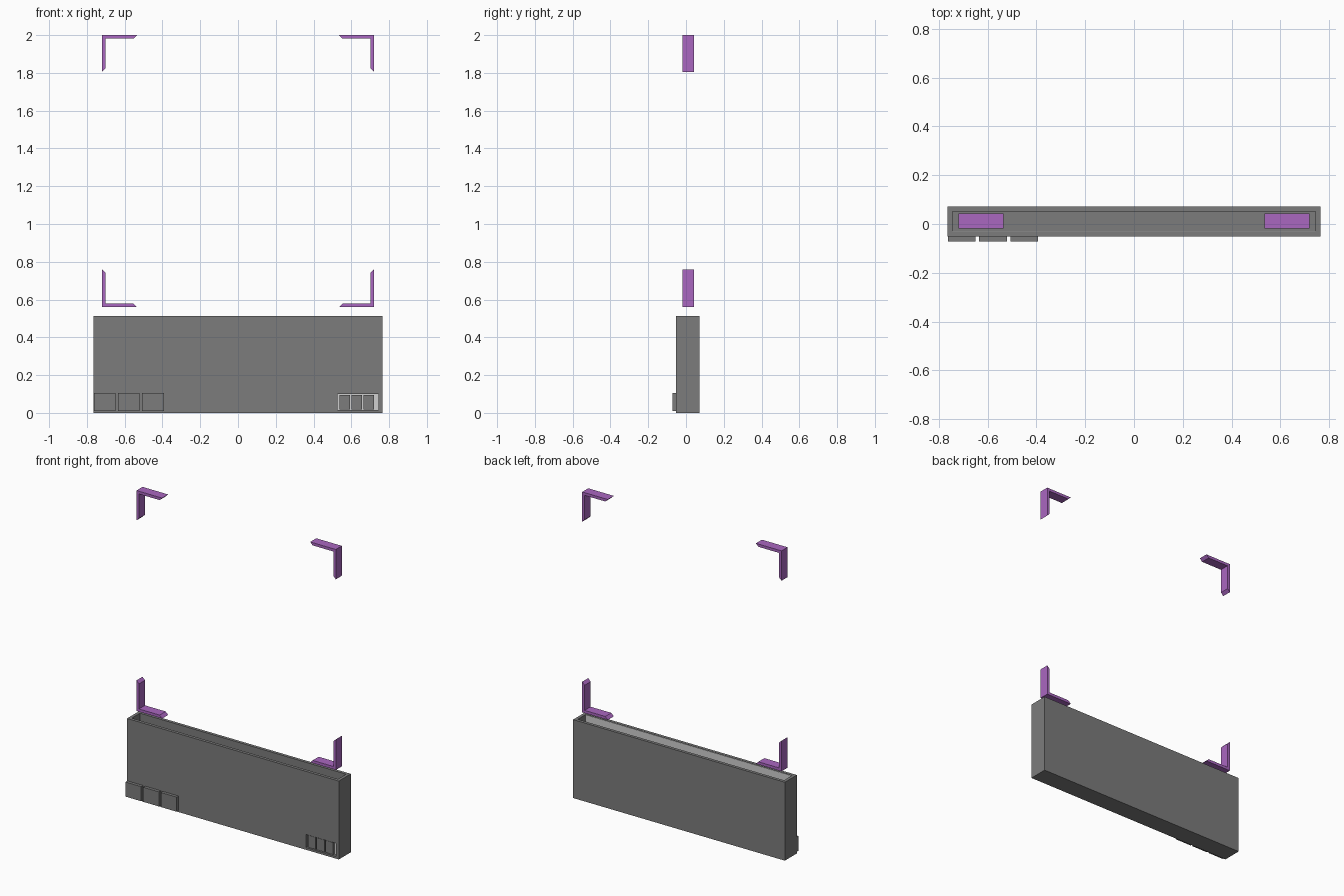
import bpy
import bmesh

cube = bpy.data.objects.get("Cube")
if cube:
    bpy.data.objects.remove(cube, do_unlink=True)


def material(name, rgb):
    m = bpy.data.materials.new(name)
    m.use_nodes = True
    m.diffuse_color = (*rgb, 1)
    m.node_tree.nodes["Principled BSDF"].inputs["Base Color"].default_value = (*rgb, 1)
    return m


GREY = material("mid_grey", (0.2, 0.2, 0.2))
LIGHT = material("light_grey", (0.63, 0.63, 0.63))
PURPLE = material("purple", (0.4, 0.135, 0.53))


def prism(name, outline, y0, y1, mat):
    """Extrude an x-z outline from y0 to y1."""
    bm = bmesh.new()
    face = bm.faces.new([bm.verts.new((x, y0, z)) for x, z in outline])
    new = bmesh.ops.extrude_face_region(bm, geom=[face])["geom"]
    moved = [v for v in new if isinstance(v, bmesh.types.BMVert)]
    bmesh.ops.translate(bm, verts=moved, vec=(0, y1 - y0, 0))
    bmesh.ops.recalc_face_normals(bm, faces=bm.faces)
    mesh = bpy.data.meshes.new(name)
    bm.to_mesh(mesh)
    bm.free()
    mesh.materials.append(mat)
    obj = bpy.data.objects.new(name, mesh)
    bpy.context.collection.objects.link(obj)
    return obj


def box(name, x0, x1, y0, y1, z0, z1, mat=GREY):
    return prism(name, [(x0, z0), (x1, z0), (x1, z1), (x0, z1)], y0, y1, mat)


def cut(target, cutter):
    mod = target.modifiers.new("cut", "BOOLEAN")
    mod.operation = "DIFFERENCE"
    mod.solver = "EXACT"
    mod.object = cutter
    bpy.context.view_layer.objects.active = target
    bpy.ops.object.modifier_apply(modifier=mod.name)
    bpy.data.objects.remove(cutter, do_unlink=True)


# Open-topped case with a window through the front wall
HALF, FRONT, BACK, TOP, WALL = 0.765, -0.052, 0.072, 0.512, 0.02
case = box("case", -HALF, HALF, FRONT, BACK, 0, TOP)
inner = HALF - WALL
cut(case, box("cavity_cutter", -inner, inner, FRONT + WALL, BACK - WALL, 0.012, TOP + 0.1))
cut(case, box("window_cutter", 0.528, 0.745, FRONT - 0.1, FRONT + WALL + 0.01, 0.014, 0.1))

# Light lining behind the front wall
box("front_lining", -inner, inner, FRONT + WALL, FRONT + WALL + 0.003, 0.012, TOP - 0.002, LIGHT)

# Raised blocks and recessed keys on the front
for i in range(3):
    x = -0.763 + i * 0.128
    box(f"front_block_{i + 1}", x, x + 0.114, -0.072, FRONT, 0.01, 0.105)
    x = 0.537 + i * 0.064
    box(f"window_key_{i + 1}", x, x + 0.056, FRONT + 0.005, FRONT + WALL, 0.018, 0.096)

# Four floating corner brackets with mitred arm ends
X, T, ARM = 0.72, 0.018, 0.185
for side, sx in (("right", -1), ("left", 1)):
    for level, z, sz, rise in (("upper", 2.0, -1, 0.195), ("lower", 0.56, 1, 0.2)):
        shape = [(0, 0), (ARM, 0), (ARM - T, T), (T, T), (T, rise - T), (0, rise)]
        outline = [(sx * (X - a), z + sz * b) for a, b in shape]
        prism(f"{level}_{side}_bracket", outline, -0.019, 0.043, PURPLE)
